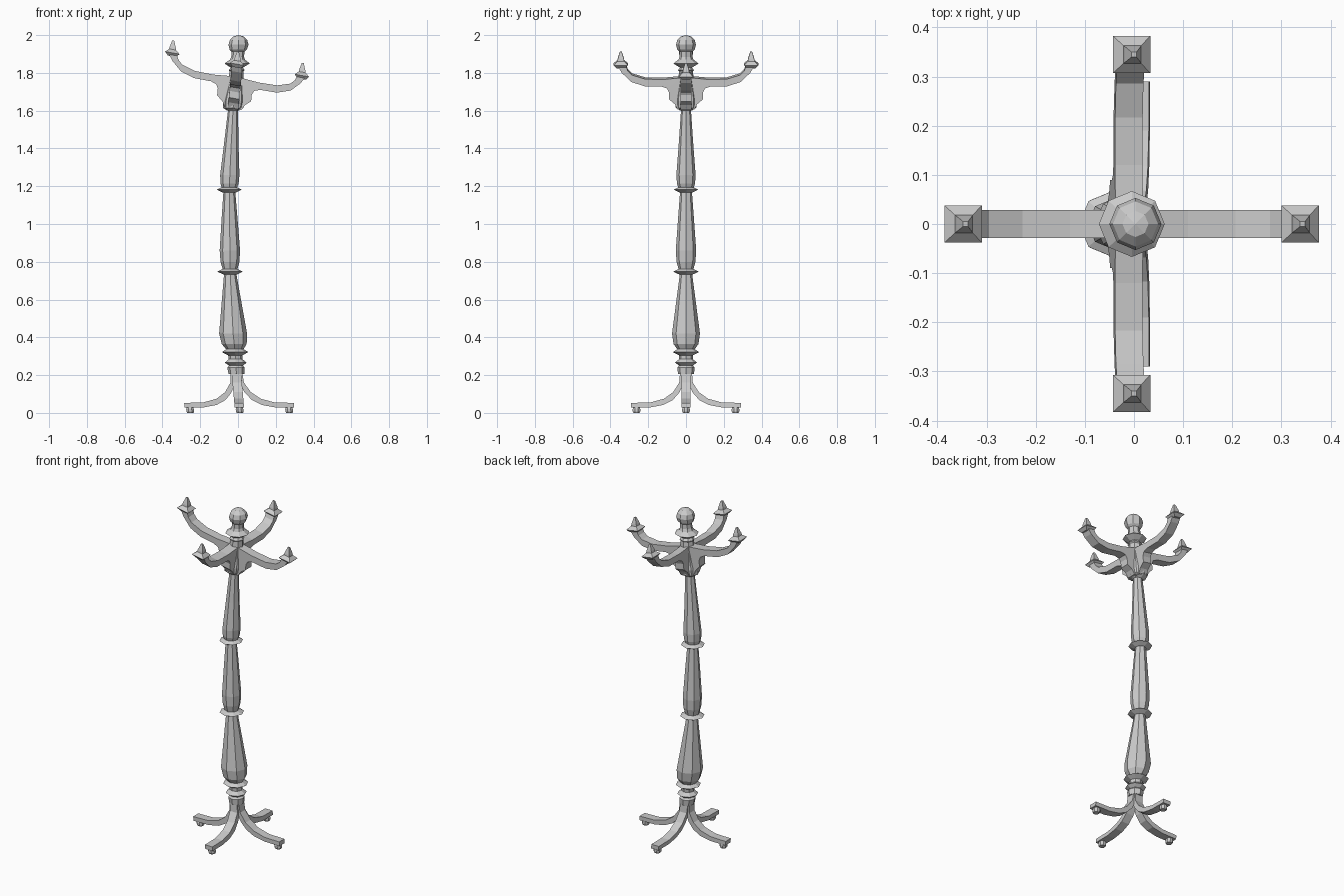
import bpy, bmesh, math

if "Cube" in bpy.data.objects:
    bpy.data.objects.remove(bpy.data.objects["Cube"])

# Centre line of the slightly crooked post: (z, x)
SPINE = [(0, .01), (.2, -.008), (.32, -.015), (.42, -.026), (.75, -.042), (1.18, -.046),
         (1.3, -.042), (1.6, -.027), (1.75, -.012), (1.95, .003), (2.1, .003)]


def bend(z):
    for (z0, x0), (z1, x1) in zip(SPINE, SPINE[1:]):
        if z <= z1:
            return x0 + (x1 - x0) * (z - z0) / (z1 - z0)
    return SPINE[-1][1]


def finish(name, bm, tilt=0.0):
    """Bend along the spine, tilt the crown, and make the object."""
    for v in bm.verts:
        x = v.co.x
        v.co.x += bend(v.co.z)
        v.co.z -= tilt * x
    bmesh.ops.recalc_face_normals(bm, faces=bm.faces)
    me = bpy.data.meshes.new(name)
    bm.to_mesh(me)
    bm.free()
    ob = bpy.data.objects.new(name, me)
    bpy.context.collection.objects.link(ob)


def lathe(name, profile, sides=8, cx=0, cy=0, turn=0.0, tilt=0.0):
    """Faceted turned part from (radius, z) pairs, closed at both ends."""
    bm = bmesh.new()
    rings = []
    for r, z in profile:
        rings.append([bm.verts.new((cx + r * math.cos(turn + i * math.tau / sides),
                                    cy + r * math.sin(turn + i * math.tau / sides), z))
                      for i in range(sides)])
    for a, b in zip(rings, rings[1:]):
        for i in range(sides):
            j = (i + 1) % sides
            bm.faces.new((a[i], a[j], b[j], b[i]))
    bm.faces.new(rings[0][::-1])
    bm.faces.new(rings[-1])
    finish(name, bm, tilt)


def bracket(name, outline, width, angle, tilt=0.0):
    """Flat outline of (reach, z) pairs, thickened and turned round the post."""
    bm = bmesh.new()
    c, s = round(math.cos(angle)), round(math.sin(angle))
    sides = [[bm.verts.new((r * c - w * s, r * s + w * c, z)) for r, z in outline]
             for w in (-width / 2, width / 2)]
    n = len(outline)
    for i in range(n):
        j = (i + 1) % n
        bm.faces.new((sides[0][i], sides[0][j], sides[1][j], sides[1][i]))
    caps = [bm.faces.new(sides[0][::-1]), bm.faces.new(sides[1])]
    bmesh.ops.triangulate(bm, faces=caps)
    finish(name, bm, tilt)


# Turned post with three swelling sections
lathe("post_base", [(.042, .205), (.046, .24), (.036, .25), (.058, .266), (.036, .285), (.038, .305),
                    (.07, .322), (.045, .338)])
lathe("post_lower", [(.045, .335), (.066, .365), (.074, .42), (.053, .58), (.032, .74)])
lathe("post_middle", [(.036, .75), (.05, .80), (.054, .86), (.042, 1.03), (.031, 1.175)])
lathe("post_upper", [(.038, 1.185), (.048, 1.215), (.051, 1.26), (.038, 1.43), (.026, 1.61)])
for name, z, r in (("lower_ring", .748, .068), ("upper_ring", 1.182, .066)):
    lathe(name, [(.036, z - .015), (r, z), (.036, z + .015)])

# Crown: hub, collar and ball
lathe("hub", [(.03, 1.6), (.054, 1.615), (.058, 1.65), (.04, 1.77), (.037, 1.81)])
lathe("collar", [(.03, 1.80), (.042, 1.815), (.032, 1.828), (.067, 1.85), (.04, 1.87),
                 (.034, 1.885), (.034, 1.915)])
lathe("top_ball", [(max(.053 * math.sin(a), .0005), 1.949 - .051 * math.cos(a))
                   for a in (math.pi * k / 6 for k in range(7))])

# Four arms with pointed finials, four legs with small feet
ARM = [(0, 1.605), (.045, 1.612), (.06, 1.64), (.09, 1.665), (.09, 1.70), (.10, 1.722), (.13, 1.733),
       (.22, 1.734), (.29, 1.757), (.34, 1.805), (.362, 1.842), (.318, 1.842), (.308, 1.815),
       (.286, 1.793), (.217, 1.772), (.12, 1.77), (.03, 1.778), (0, 1.778)]
LEG = [(0, .21), (.032, .21), (.036, .16), (.068, .11), (.117, .075), (.19, .055), (.29, .053),
       (.29, .028), (.19, .029), (.12, .042), (.07, .068), (.035, .108), (.012, .155), (0, .155)]
TILT = .175
D = math.sqrt(2)
for k, side in enumerate(("right", "back", "left", "front")):
    a = k * math.pi / 2
    c, s = round(math.cos(a)), round(math.sin(a))
    bracket(side + "_arm", ARM, .056, a, TILT)
    lathe(side + "_finial", [(.022 * D, 1.828), (.038 * D, 1.846), (.018 * D, 1.864), (.016 * D, 1.876),
                             (.005 * D, 1.912)], 4, .343 * c, .345 * s, math.pi / 4, TILT)
    bracket(side + "_leg", LEG, .05, a)
    lathe(side + "_foot", [(.018, 0), (.022, .008), (.022, .02), (.018, .03)], 8,
          .262 * c, .262 * s, math.pi / 8)
